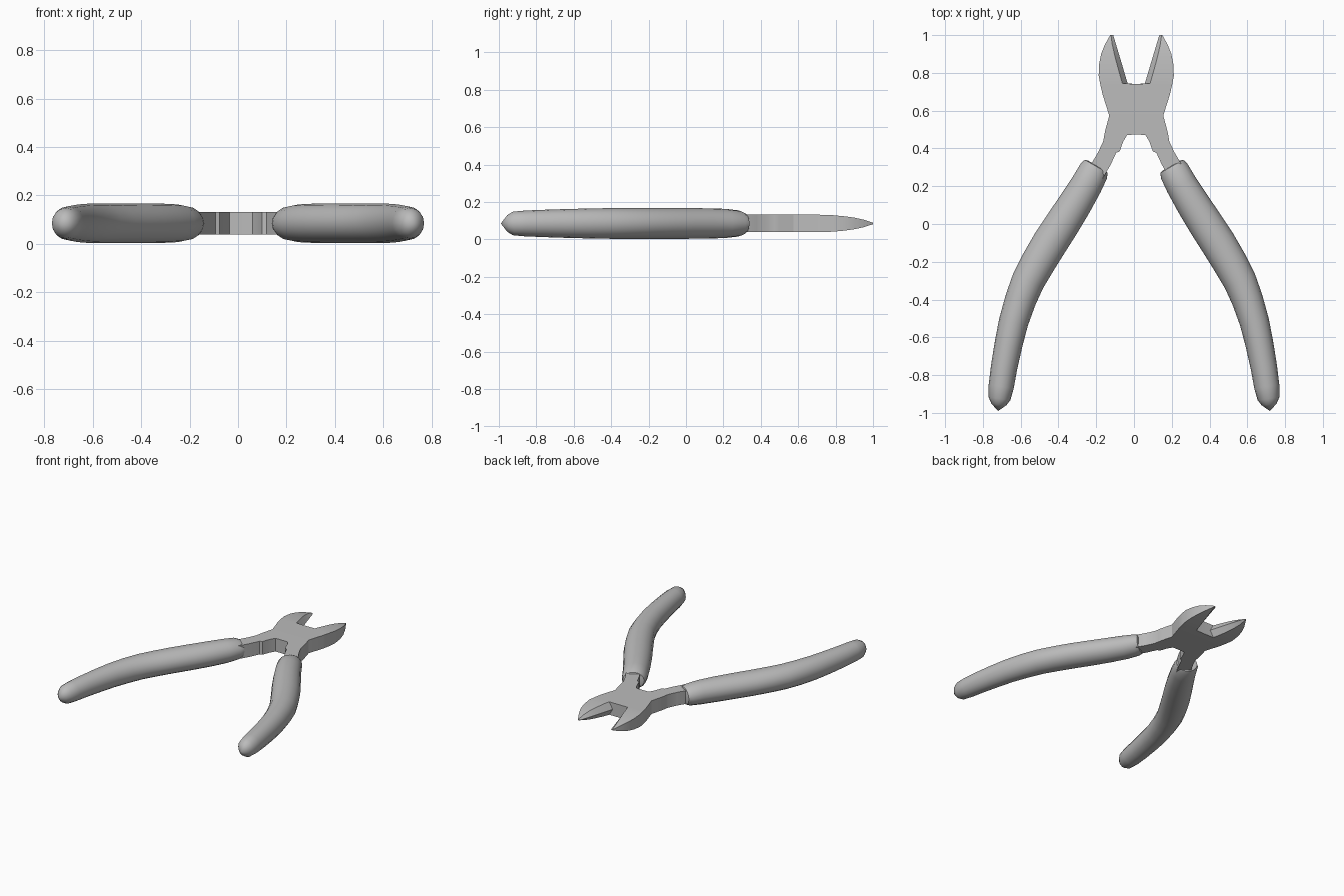
import bpy, bmesh, math
from mathutils import Vector

cube = bpy.data.objects.get("Cube")
if cube:
    bpy.data.objects.remove(cube)

MID_Z = 0.085

steel = bpy.data.materials.new("plain grey")
steel.use_nodes = True
GREY = (0.5, 0.5, 0.5, 1)
steel.diffuse_color = GREY
steel.node_tree.nodes["Principled BSDF"].inputs["Base Color"].default_value = GREY


def finish(name, bm, angle):
    bmesh.ops.remove_doubles(bm, verts=bm.verts, dist=0.0002)
    bmesh.ops.dissolve_degenerate(bm, edges=bm.edges, dist=0.0002)
    bmesh.ops.recalc_face_normals(bm, faces=bm.faces)
    mesh = bpy.data.meshes.new(name)
    bm.to_mesh(mesh)
    bm.free()
    mesh.materials.append(steel)
    obj = bpy.data.objects.new(name, mesh)
    bpy.context.collection.objects.link(obj)
    bpy.ops.object.select_all(action="DESELECT")
    obj.select_set(True)
    bpy.context.view_layer.objects.active = obj
    bpy.ops.object.shade_smooth_by_angle(angle=math.radians(angle))
    return obj


# Cutter head: half the jaw, joint and arm as slices along y
# slice = y, outer x, inner x, blade bevel, half thickness
slices = [
    (1.0, .138, .122, .012, .004), (.95, .166, .107, .02, .02),
    (.9, .186, .092, .024, .031), (.85, .196, .077, .026, .038),
    (.785, .199, .058, .027, .044), (.743, .191, .045, .028, .046),
    (.742, .191, 0, 0, .046), (.685, .178, 0, 0, .047),
    (.574, .143, 0, 0, .047), (.5, .163, 0, 0, .047),
    (.473, .169, 0, 0, .047), (.472, .169, .048, 0, .047),
    (.437, .175, .069, 0, .047), (.384, .2, .088, 0, .047),
    (.378, .203, .106, 0, .047), (.315, .24, .135, 0, .047),
    (.22, .27, .19, 0, .047),
]
bm = bmesh.new()
rings = []
for y, outer, inner, bevel, half in slices:
    section = [(outer, half), (inner + bevel, half), (inner, 0),
               (inner + bevel, -half), (outer, -half)]
    rings.append([bm.verts.new((x, y, z)) for x, z in section])
for a, b in zip(rings, rings[1:]):
    for i in range(5):
        j = (i + 1) % 5
        on_mirror = all(v.co.x < 0.001 for v in (a[i], a[j], b[i], b[j]))
        if not on_mirror:
            bm.faces.new((a[i], a[j], b[j], b[i]))
bm.faces.new(rings[0])
bm.faces.new(rings[-1])
head = finish("cutter_head", bm, 25)
head.location = (.012, 0, MID_Z)
mirror = head.modifiers.new("mirror", "MIRROR")
mirror.merge_threshold = 0.0005


# Grips: elliptical sleeves swept along a bent path
# point = x, y, half width, half height
path = [
    (.198, .31, .05, .04), (.2, .305, .07, .058), (.213, .28, .08, .07),
    (.25, .21, .084, .078), (.31, .11, .089, .081), (.38, 0, .093, .082),
    (.445, -.1, .094, .082), (.505, -.2, .092, .082),
    (.56, -.3, .088, .082), (.6, -.4, .083, .082),
    (.638, -.52, .078, .08), (.665, -.64, .074, .077),
    (.688, -.76, .07, .073), (.703, -.86, .067, .069),
    (.712, -.925, .058, .063), (.716, -.955, .04, .045),
]


def make_grip(side, name):
    sides = 16
    bm = bmesh.new()
    rings = []
    for k, (x, y, width, height) in enumerate(path):
        before, after = path[max(k - 1, 0)], path[min(k + 1, len(path) - 1)]
        if k < 3:
            before, after = path[2], path[4]
        along = Vector((after[0] - before[0], after[1] - before[1], 0)).normalized()
        across = Vector((-along.y, along.x, 0))
        ring = []
        for i in range(sides):
            t = math.tau * i / sides
            p = Vector((x, y, MID_Z)) + across * width * math.cos(t)
            p.z += height * math.sin(t)
            ring.append(bm.verts.new((p.x * side, p.y, p.z)))
        rings.append(ring)
    for a, b in zip(rings, rings[1:]):
        for i in range(sides):
            j = (i + 1) % sides
            bm.faces.new((a[i], a[j], b[j], b[i]))
    bm.faces.new(rings[0])
    # pointed end
    tip = bm.verts.new((.72 * side, -.99, MID_Z))
    for i in range(sides):
        bm.faces.new((rings[-1][i], rings[-1][(i + 1) % sides], tip))
    return finish(name, bm, 40)


make_grip(1, "left_grip")
make_grip(-1, "right_grip")
